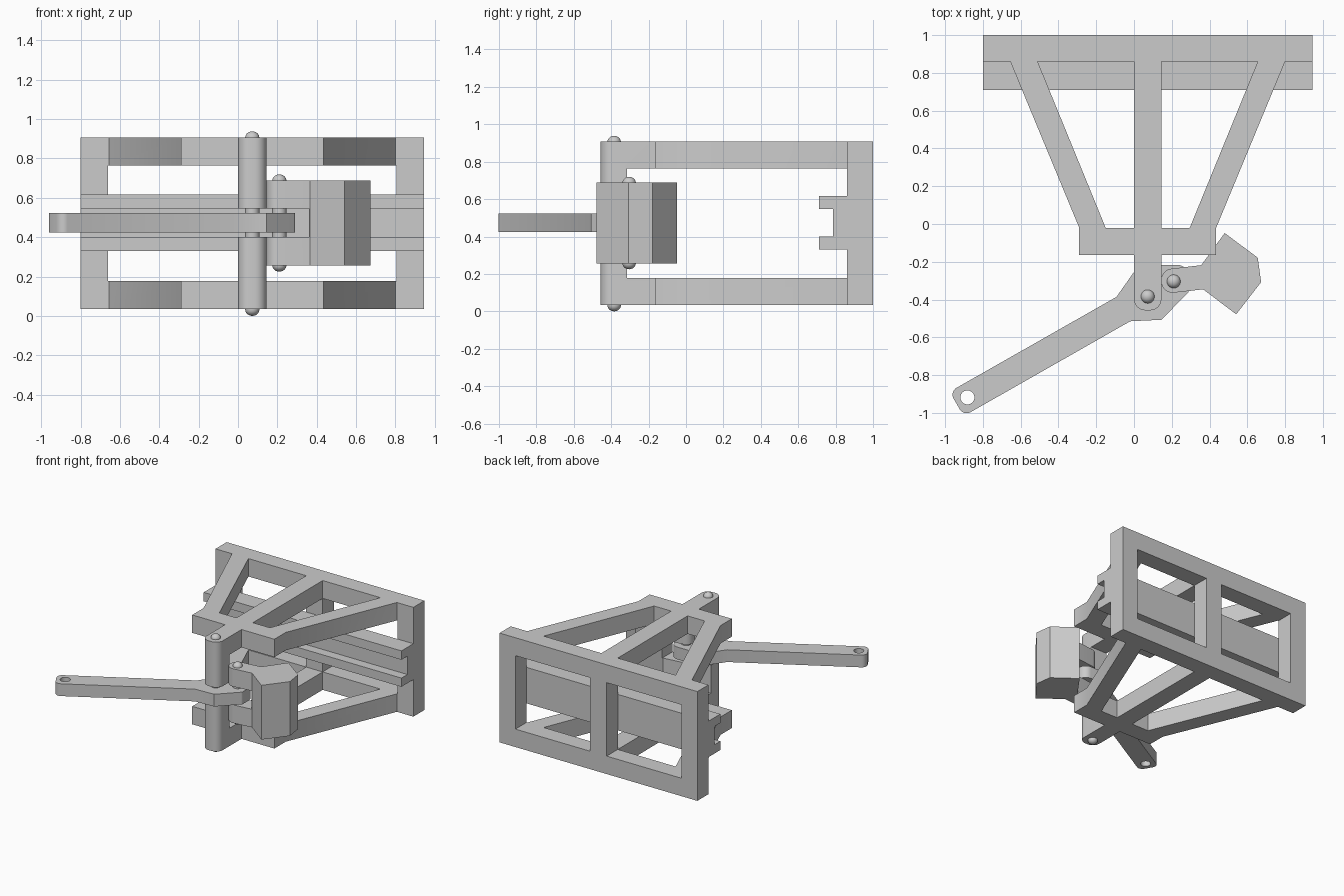
import bpy, bmesh
from math import pi, sin, cos
from mathutils import Vector

if "Cube" in bpy.data.objects:
    bpy.data.objects.remove(bpy.data.objects["Cube"])


def fillet(points, steps=8):
    """Outline from (x, y) corners or (x, y, radius) rounded corners."""
    out = []
    for i, p in enumerate(points):
        c = Vector(p[:2])
        if len(p) == 2:
            out.append(c)
            continue
        a = (Vector(points[i - 1][:2]) - c).normalized()
        b = (Vector(points[(i + 1) % len(points)][:2]) - c).normalized()
        half = a.angle(b) / 2
        centre = c + (a + b).normalized() * (p[2] / sin(half))
        t = p[2] * cos(half) / sin(half)
        start, end = c + a * t - centre, c + b * t - centre
        sweep = start.angle(end)
        for k in range(steps + 1):
            f = k / steps
            out.append(centre + (start * sin((1 - f) * sweep) + end * sin(f * sweep)) / sin(sweep))
    return out


def new_object(name, bm):
    bmesh.ops.recalc_face_normals(bm, faces=bm.faces)
    mesh = bpy.data.meshes.new(name)
    bm.to_mesh(mesh)
    bm.free()
    obj = bpy.data.objects.new(name, mesh)
    bpy.context.collection.objects.link(obj)
    return obj


def prism(name, points, lo, hi, axis='Z'):
    """Extrude an outline along z, or a (y, z) outline along x."""
    bm = bmesh.new()
    place = (lambda p: (p[0], p[1], lo)) if axis == 'Z' else (lambda p: (lo, p[0], p[1]))
    face = bm.faces.new([bm.verts.new(place(p)) for p in fillet(points)])
    ext = bmesh.ops.extrude_face_region(bm, geom=[face])
    verts = [v for v in ext['geom'] if isinstance(v, bmesh.types.BMVert)]
    step = (0, 0, hi - lo) if axis == 'Z' else (hi - lo, 0, 0)
    bmesh.ops.translate(bm, verts=verts, vec=step)
    return new_object(name, bm)


def block(x0, x1, y0, y1, z0, z1):
    return prism("cutter", [(x0, y0), (x1, y0), (x1, y1), (x0, y1)], z0, z1)


def cut(obj, cutter):
    cutter.hide_render = True
    mod = obj.modifiers.new("cut", 'BOOLEAN')
    mod.operation, mod.solver, mod.object = 'DIFFERENCE', 'EXACT', cutter
    bpy.context.view_layer.objects.active = obj
    bpy.ops.object.modifier_apply(modifier=mod.name)
    bpy.data.objects.remove(cutter)


def pin(name, x, y, z0, z1, r=0.036, dome=0.032):
    """Domed pin turned about its own axis."""
    arc = [(r * cos(k * pi / 12), dome * sin(k * pi / 12)) for k in range(7)]
    prof = [(a, z0 + dome - h) for a, h in reversed(arc)] + [(a, z1 - dome + h) for a, h in arc]
    bm = bmesh.new()
    vs = [bm.verts.new((x + a, y, z)) for a, z in prof]
    es = [bm.edges.new(e) for e in zip(vs, vs[1:])]
    bmesh.ops.spin(bm, geom=vs + es, cent=(x, y, 0), axis=(0, 0, 1), angle=2 * pi, steps=32)
    bmesh.ops.remove_doubles(bm, verts=bm.verts, dist=1e-4)
    return new_object(name, bm)


CX = 0.0725  # symmetry line of the frame


def flip(points):
    return [(2 * CX - p[0], *p[1:]) for p in reversed(points)]


# Frame: one full-height outline, hollowed into two plates, a back wall and a column
half = [(-0.80, 1.0), (-0.80, 0.86), (-0.655, 0.86), (-0.29, -0.02),
        (-0.29, -0.163), (0.0, -0.163), (0.0, -0.457, 0.06)]
frame = prism("frame", half + flip(half), 0.035, 0.907)
cut(frame, block(-1, 1.2, -0.315, 0.86, 0.178, 0.764))
bay = [(-0.51, 0.86), (-0.15, -0.02), (0.0, -0.02), (0.0, 0.86)]
for outline in (bay, flip(bay)):
    cut(frame, prism("cutter", outline, -0.2, 1.2))
for x0, x1 in ((-0.66, 0.0), (0.145, 0.805)):
    cut(frame, block(x0, x1, 0.8, 1.1, 0.178, 0.764))
cut(frame, block(-0.2, 0.3, -0.6, -0.25, 0.40, 0.546))

# Grooved rail in front of the back wall
prism("grooved_rail", [(0.86, 0.33), (0.71, 0.33), (0.71, 0.40), (0.785, 0.40),
                       (0.785, 0.546), (0.71, 0.546), (0.71, 0.617), (0.86, 0.617)],
      -0.80, 0.945, 'X')

# Lever with a hole in its far end
lever = prism("lever", [(-0.976, -0.888, 0.042), (-0.902, -1.017, 0.042), (-0.02, -0.515),
                        (0.145, -0.507), (0.29, -0.36, 0.02), (0.29, -0.217, 0.06),
                        (0.026, -0.217), (-0.093, -0.386)], 0.424, 0.522)
hole = [(-0.882 + 0.037 * cos(k * pi / 16), -0.918 + 0.037 * sin(k * pi / 16)) for k in range(32)]
cut(lever, prism("cutter", hole, 0.3, 0.7))

# Forked jaw head
jaw = prism("jaw", [(0.144, -0.243, 0.06), (0.144, -0.371, 0.06), (0.366, -0.346),
                    (0.541, -0.478), (0.673, -0.308), (0.655, -0.178),
                    (0.48, -0.048), (0.356, -0.218)], 0.255, 0.688)
cut(jaw, block(0.0, 0.36, -0.6, 0.1, 0.40, 0.546))

# Pivot pins
pin("main_pin", CX, -0.384, 0.0, 0.938)
pin("jaw_pin", 0.21, -0.304, 0.225, 0.719)

bpy.ops.object.select_all(action='SELECT')
bpy.ops.object.shade_smooth_by_angle(angle=pi / 6)
